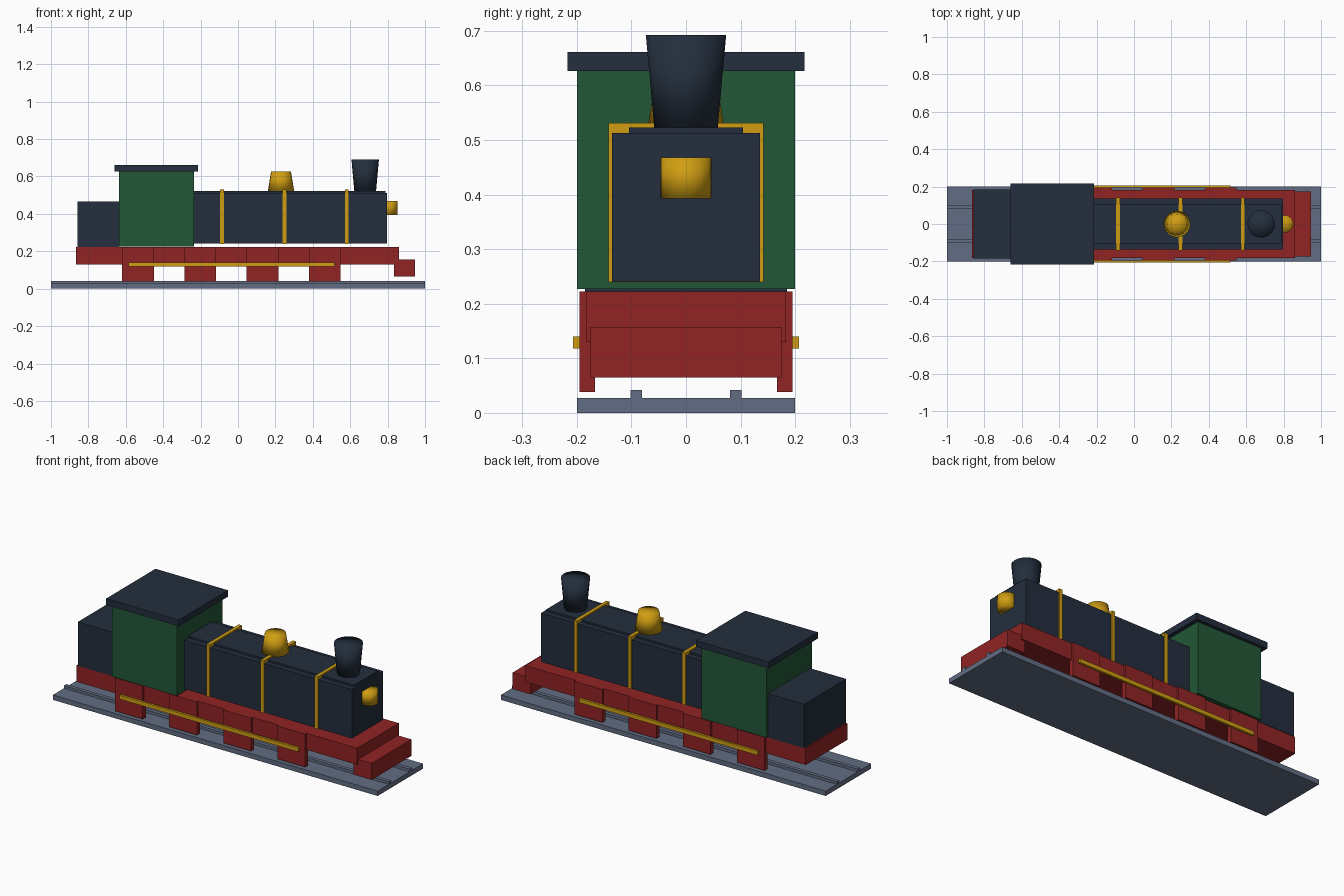
import bpy, bmesh
from mathutils import Matrix, Vector

cube = bpy.data.objects.get("Cube")
if cube:
    bpy.data.objects.remove(cube, do_unlink=True)


def material(name, rgb):
    lin = [((c / 255 + 0.055) / 1.055) ** 2.4 for c in rgb] + [1]
    m = bpy.data.materials.new(name)
    m.use_nodes = True
    m.diffuse_color = lin
    m.node_tree.nodes["Principled BSDF"].inputs["Base Color"].default_value = lin
    return m


DARK = material("dark slate", (35, 46, 61))
GREEN = material("green", (34, 87, 55))
RED = material("red", (145, 35, 36))
GOLD = material("gold", (208, 158, 18))
GREY = material("track grey", (98, 109, 131))


def finish(name, bm, mat):
    me = bpy.data.meshes.new(name)
    bm.to_mesh(me)
    bm.free()
    me.materials.append(mat)
    ob = bpy.data.objects.new(name, me)
    bpy.context.collection.objects.link(ob)
    return ob


def box(name, mat, x, y, z):
    """Box from (min, max) ranges on each axis."""
    lo, hi = Vector((x[0], y[0], z[0])), Vector((x[1], y[1], z[1]))
    bm = bmesh.new()
    bmesh.ops.create_cube(bm, size=1)
    bmesh.ops.transform(bm, verts=bm.verts, matrix=Matrix.Translation((lo + hi) / 2)
                        @ Matrix.Diagonal((*(hi - lo), 1)))
    return finish(name, bm, mat)


def wide(name, mat, x, half, z):
    """Box centred across the width."""
    return box(name, mat, x, (-half, half), z)


def frustum(name, mat, x, r_low, r_high, z, sides=20):
    """Upright round part with smoothed sides and caps."""
    bm = bmesh.new()
    bmesh.ops.create_cone(bm, cap_ends=True, cap_tris=True, segments=sides,
                          radius1=r_low, radius2=r_high, depth=z[1] - z[0],
                          matrix=Matrix.Translation((x, 0, sum(z) / 2)))
    for f in bm.faces:
        f.smooth = True
    return finish(name, bm, mat)


# Track
wide("track_bed", GREY, (-1, 1), 0.2, (0, 0.027))
for side, s in (("right", -1), ("left", 1)):
    box("rail_" + side, GREY, (-1, 1), sorted((s * 0.081, s * 0.102)), (0.027, 0.042))

# Running gear
wide("chassis", RED, (-0.865, 0.862), 0.183, (0.13, 0.222))
wide("front_buffer", RED, (0.835, 0.945), 0.175, (0.065, 0.157))
for side, s in (("right", -1), ("left", 1)):
    for i in range(4):
        x = -0.535 + i * 0.333
        box(f"wheel_block_{side}_{i + 1}", RED, (x - 0.085, x + 0.085),
            sorted((s * 0.167, s * 0.195)), (0.038, 0.222))
    box("side_rod_" + side, GOLD, (-0.585, 0.515),
        sorted((s * 0.195, s * 0.207)), (0.118, 0.14))

# Bunker and cab
wide("rear_bunker", DARK, (-0.857, -0.635), 0.185, (0.222, 0.466))
wide("cab", GREEN, (-0.635, -0.235), 0.2, (0.227, 0.627))
wide("cab_roof", DARK, (-0.66, -0.213), 0.217, (0.626, 0.661))

# Boiler with raised top and bands
wide("boiler", DARK, (-0.24, 0.797), 0.136, (0.241, 0.513))
wide("boiler_top", DARK, (-0.235, 0.788), 0.104, (0.513, 0.523))
for i in range(3):
    x = -0.085 + i * 0.333
    wide(f"boiler_band_{i + 1}", GOLD, (x - 0.01, x + 0.01), 0.142, (0.24, 0.531))

# Round fittings
frustum("steam_dome", GOLD, 0.23, 0.07, 0.053, (0.523, 0.627))
frustum("chimney", DARK, 0.68, 0.058, 0.0735, (0.52, 0.692))
frustum("headlamp", GOLD, 0.805, 0.047, 0.047, (0.393, 0.468))
